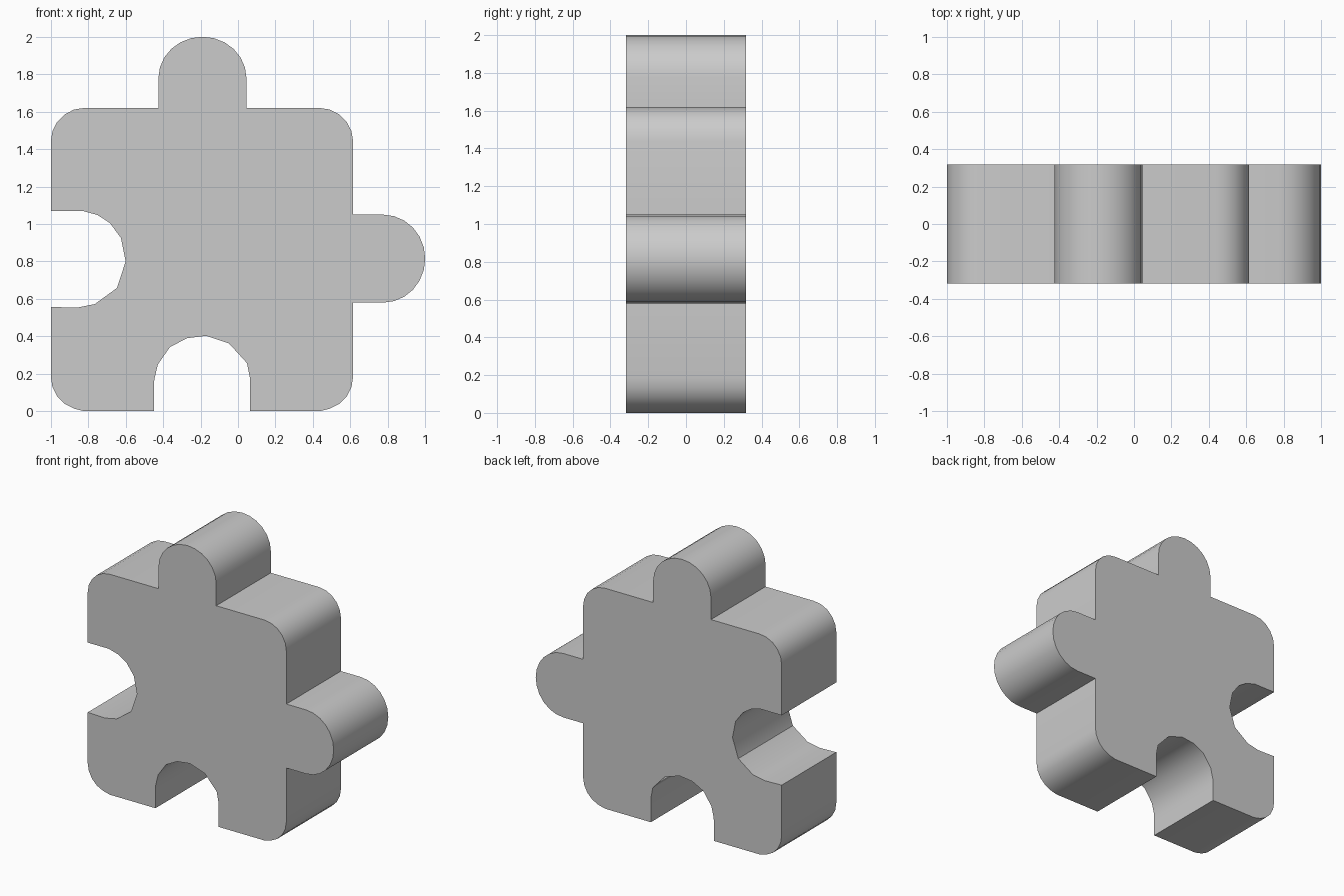
import bpy, bmesh
from math import sin, cos, radians

if "Cube" in bpy.data.objects:
    bpy.data.objects.remove(bpy.data.objects["Cube"])

HALF_DEPTH = 0.317
LEFT, RIGHT, BOTTOM, TOP = -1.0, 0.615, 0.005, 1.62
R = 0.18          # corner radius
KNOB = 0.235      # knob radius


def arc(cx, cz, rx, rz, start, end, steps):
    """Points of an elliptical arc, anticlockwise seen from the front."""
    out = []
    for i in range(steps + 1):
        a = radians(start + (end - start) * i / steps)
        out.append((cx + rx * cos(a), cz + rz * sin(a)))
    return out


def corner(cx, cz, start):
    return arc(cx, cz, R, R, start, start + 90, 5)


# Faceted sockets in the bottom and left edges
bottom_socket = [(-0.449, BOTTOM), (-0.449, 0.13), (-0.447, 0.17), (-0.428, 0.25),
                 (-0.364, 0.342), (-0.273, 0.39), (-0.17, 0.403), (-0.048, 0.362),
                 (0.048, 0.257), (0.064, 0.176), (0.064, BOTTOM)]
left_socket = [(LEFT, 1.07), (-0.83, 1.07), (-0.75, 1.048), (-0.684, 1.005),
               (-0.625, 0.925), (-0.60, 0.80), (-0.647, 0.658),
               (-0.765, 0.572), (-0.86, 0.553), (LEFT, 0.557)]

# Outline, anticlockwise from the bottom left
outline = corner(LEFT + R, BOTTOM + R, 180)
outline += bottom_socket
outline += corner(RIGHT - R, BOTTOM + R, 270)
# Right knob
outline += [(RIGHT, 0.58)]
outline += arc(0.775, 0.815, 0.225, KNOB, -90, 90, 12)
outline += [(RIGHT, 1.05)]
outline += corner(RIGHT - R, TOP - R, 0)
# Top knob
outline += [(0.045, TOP)]
outline += arc(-0.19, 1.78, KNOB, 0.22, 0, 180, 12)
outline += [(-0.425, TOP)]
outline += corner(LEFT + R, TOP - R, 90)
outline += left_socket
# Stand exactly on the ground
outline = [(x, 0.0 if z <= BOTTOM + 1e-6 else z) for x, z in outline]

# Extrude the outline through the depth
bm = bmesh.new()
front = bm.faces.new([bm.verts.new((x, -HALF_DEPTH, z)) for x, z in outline])
extruded = bmesh.ops.extrude_face_region(bm, geom=[front], use_keep_orig=True)
bmesh.ops.translate(bm, vec=(0, 2 * HALF_DEPTH, 0),
                    verts=[v for v in extruded["geom"] if isinstance(v, bmesh.types.BMVert)])
bmesh.ops.recalc_face_normals(bm, faces=bm.faces)
mesh = bpy.data.meshes.new("puzzle_piece")
bm.to_mesh(mesh)
bm.free()

piece = bpy.data.objects.new("puzzle_piece", mesh)
bpy.context.collection.objects.link(piece)
bpy.context.view_layer.objects.active = piece
piece.select_set(True)
bpy.ops.object.shade_smooth_by_angle(angle=radians(30))
